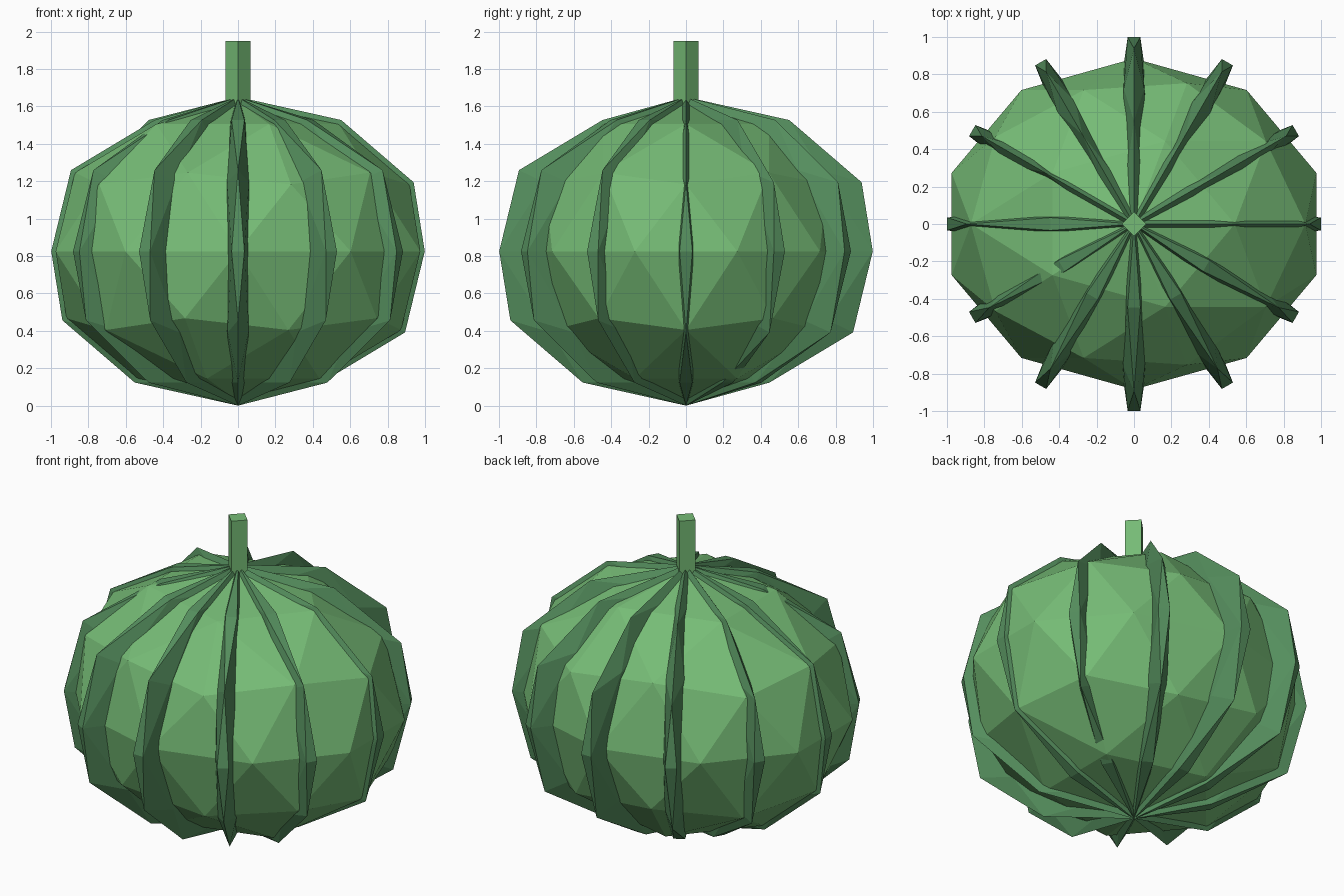
import bpy
from math import radians

cube = bpy.data.objects.get("Cube")
if cube:
    bpy.data.objects.remove(cube, do_unlink=True)

CENTRE_Z = 0.825


def make_material(name, rgb):
    mat = bpy.data.materials.new(name)
    mat.use_nodes = True
    mat.diffuse_color = (*rgb, 1)
    mat.node_tree.nodes["Principled BSDF"].inputs["Base Color"].default_value = (*rgb, 1)
    return mat


light_green = make_material("light green", (0.18, 0.50, 0.18))
dark_green = make_material("dark green", (0.09, 0.27, 0.11))


def finish(name, scale, angle, mat):
    obj = bpy.context.object
    obj.name = name
    obj.scale = scale
    obj.rotation_euler.z = radians(angle)
    obj.data.materials.append(mat)
    bpy.ops.object.shade_flat()


def add_ball(name, scale, angle, mat):
    bpy.ops.mesh.primitive_ico_sphere_add(subdivisions=2, radius=1, location=(0, 0, CENTRE_Z))
    finish(name, scale, angle, mat)


# Faceted body, a little narrower from front to back
add_ball("body", (1.025, 0.885, 0.80), 0, light_green)

# Flattened discs through the body, each showing as a pair of ribs
for i in range(6):
    add_ball(f"rib_{i + 1}", (1.05, 0.11, 0.825), 30 * i, dark_green)

# Square stem turned corner to the front
bpy.ops.mesh.primitive_cube_add(size=1, location=(0, 0, 1.75))
finish("stem", (0.094, 0.094, 0.40), 45, light_green)
